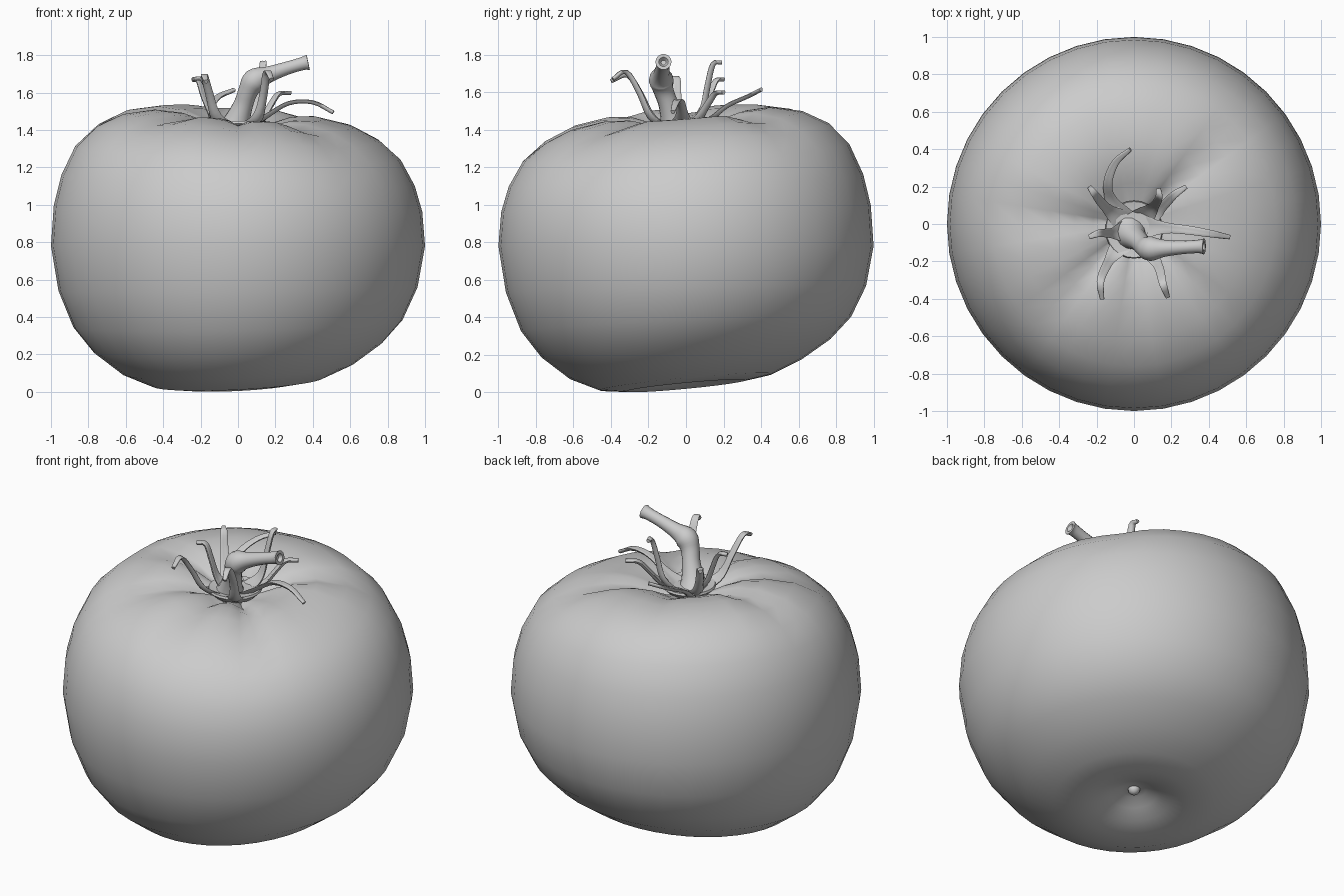
import bpy, bmesh, math
from mathutils import Vector

cube = bpy.data.objects.get("Cube")
if cube:
    bpy.data.objects.remove(cube)

grey = bpy.data.materials.new("plain grey")
grey.use_nodes = True
grey.diffuse_color = (0.6, 0.6, 0.6, 1)
grey.node_tree.nodes["Principled BSDF"].inputs["Base Color"].default_value = (0.6, 0.6, 0.6, 1)


def finish(name, bm, angle=60):
    bmesh.ops.recalc_face_normals(bm, faces=bm.faces)
    mesh = bpy.data.meshes.new(name)
    bm.to_mesh(mesh)
    bm.free()
    mesh.materials.append(grey)
    ob = bpy.data.objects.new(name, mesh)
    bpy.context.collection.objects.link(ob)
    bpy.ops.object.select_all(action='DESELECT')
    ob.select_set(True)
    bpy.context.view_layer.objects.active = ob
    bpy.ops.object.shade_smooth_by_angle(angle=math.radians(angle))
    return ob


def loft(bm, rings):
    """Skin a list of closed point rings and cap both ends."""
    loops = [[bm.verts.new(p) for p in ring] for ring in rings]
    n = len(loops[0])
    for a, b in zip(loops, loops[1:]):
        for i in range(n):
            bm.faces.new((a[i], a[(i + 1) % n], b[(i + 1) % n], b[i]))
    for cap in (loops[0], loops[-1]):
        mid = bm.verts.new(sum((v.co for v in cap), Vector()) / n)
        for i in range(n):
            bm.faces.new((cap[i], cap[(i + 1) % n], mid))


def smooth_path(points, steps=4):
    """Catmull-Rom curve through points of any dimension."""
    pts = [Vector(p) for p in points]
    pts = [2 * pts[0] - pts[1]] + pts + [2 * pts[-1] - pts[-2]]
    out = []
    for a, b, c, d in zip(pts, pts[1:], pts[2:], pts[3:]):
        for k in range(steps):
            t = k / steps
            out.append(0.5 * (2 * b + (c - a) * t + (2 * a - 5 * b + 4 * c - d) * t ** 2
                              + (3 * b - a - 3 * c + d) * t ** 3))
    return out + [pts[-2]]


def tangents(path):
    last = len(path) - 1
    return [(path[min(i + 1, last)] - path[max(i - 1, 0)]).normalized() for i in range(last + 1)]


# Fruit: revolved profile, tilted at top and bottom, with creases on the shoulders
PROFILE = [(.03, .125), (.07, .12), (.13, .09), (.21, .055), (.32, .035), (.46, .055), (.62, .125),
           (.77, .235), (.88, .365), (.96, .55), (1.0, .78), (.985, .98), (.945, 1.13),
           (.87, 1.28), (.76, 1.385), (.62, 1.455), (.45, 1.488), (.32, 1.48), (.22, 1.45),
           (.13, 1.41), (.04, 1.39)]
# crease direction in degrees, depth, half width in degrees
CREASES = [(176, .05, 16), (227, .045, 18), (270, .03, 14), (314, .045, 18), (43, .05, 18),
           (105, .02, 20)]
SEGMENTS = 40


def fruit_point(r, z, angle):
    x, y = r * math.cos(angle), r * math.sin(angle)
    top = max(0, min(1, (z - .8) / .6))
    low = max(0, min(1, (.7 - z) / .6))
    reach = min(1, r / .4)
    dz = (top * (-.07 * x + .08 * y) + low * (.05 * x + .095 * y)) * (1 - .5 * max(0, r - .5))
    if z > 1.1:
        fade = max(0, min(1, (.95 - r) / .5)) * min(1, r / .15)
        for deg, depth, width in CREASES:
            off = abs((math.degrees(angle) - deg + 180) % 360 - 180) / width
            dz -= depth * fade * max(0, 1 - off) ** 1.5
    return Vector((x, y, z + dz))


bm = bmesh.new()
loft(bm, [[fruit_point(r, z, math.tau * i / SEGMENTS) for i in range(SEGMENTS)]
          for r, z in PROFILE])
fruit = finish("fruit", bm, 80)

# Blossom scar: small nub in the hollow underneath
bm = bmesh.new()
bmesh.ops.create_uvsphere(bm, u_segments=12, v_segments=8, radius=.035)
bmesh.ops.translate(bm, verts=bm.verts, vec=(0, 0, .125))
finish("blossom_scar", bm)

# Calyx: shallow cup that the sepals grow out of
bm = bmesh.new()
loft(bm, [[Vector((r * math.cos(math.tau * i / 24), r * math.sin(math.tau * i / 24) - .03, z))
           for i in range(24)]
          for r, z in [(.05, 1.37), (.12, 1.40), (.155, 1.435), (.15, 1.447), (.09, 1.435), (.04, 1.44)]])
finish("calyx_cup", bm)

# Stem: bent tube with a knuckle and a flared cut end (x, y, z, radius)
STEM = [(-.02, -.05, 1.40, .095), (0, -.07, 1.46, .068), (.03, -.095, 1.54, .053),
        (.055, -.12, 1.61, .054), (.09, -.132, 1.665, .066), (.16, -.13, 1.695, .046),
        (.26, -.125, 1.73, .036), (.345, -.12, 1.755, .036), (.375, -.12, 1.762, .043)]
stations = smooth_path(STEM)
centres = [s.to_3d() for s in stations]
rings = []
for s, c, t in zip(stations, centres, tangents(centres)):
    side = Vector((0, 1, 0))
    side = (side - t * side.dot(t)).normalized()
    up = t.cross(side)
    rings.append([c + s[3] * (math.cos(a) * side + math.sin(a) * up)
                  for a in (math.tau * i / 14 for i in range(14))])
# hollow in the cut end
rings.append([centres[-1].lerp(p, .6) for p in rings[-1]])
rings.append([centres[-1].lerp(p, .5) - .02 * t for p in rings[-1]])
bm = bmesh.new()
loft(bm, rings)
finish("stem", bm, 45)

# Sepals: curled, tapering strips with a cupped cross-section
SEPALS = {
    "sepal_back": [(-.06, .04, 1.42), (-.12, .13, 1.46), (-.14, .22, 1.53), (-.10, .33, 1.58),
                   (-.02, .40, 1.615)],
    "sepal_back_right": [(-.06, .02, 1.42), (-.13, .07, 1.47), (-.18, .12, 1.57),
                         (-.21, .16, 1.66), (-.24, .20, 1.67)],
    "sepal_back_left": [(.05, .04, 1.42), (.10, .09, 1.50), (.12, .115, 1.63), (.135, .145, 1.75),
                        (.13, .19, 1.76)],
    "sepal_left_rear": [(.06, .02, 1.42), (.13, .07, 1.46), (.18, .12, 1.54), (.22, .16, 1.595),
                        (.28, .20, 1.60)],
    "sepal_left": [(.06, -.02, 1.42), (.15, -.02, 1.475), (.27, -.03, 1.545), (.40, -.05, 1.55),
                   (.51, -.07, 1.495)],
    "sepal_front_left": [(.05, -.10, 1.41), (.11, -.19, 1.47), (.14, -.25, 1.60),
                         (.155, -.32, 1.71), (.18, -.39, 1.67)],
    "sepal_front_right": [(-.06, -.10, 1.41), (-.12, -.18, 1.47), (-.155, -.24, 1.59),
                          (-.18, -.31, 1.69), (-.17, -.40, 1.66)],
    "sepal_right": [(-.05, -.04, 1.42), (-.11, -.05, 1.48), (-.15, -.05, 1.58),
                    (-.19, -.05, 1.67), (-.24, -.07, 1.675)],
}
for name, points in SEPALS.items():
    path = smooth_path(points)
    outward = path[-1] - path[0]
    side0 = Vector((-outward.y, outward.x, 0)).normalized()
    rings = []
    for i, (c, t) in enumerate(zip(path, tangents(path))):
        f = i / (len(path) - 1)
        width = .026 + .04 * max(0, 1 - f / .4) ** 1.5 - .014 * f ** 3
        side = (side0 - t * side0.dot(t)).normalized()
        inner = t.cross(side)
        ring = []
        for k in range(10):
            a = math.tau * k / 10
            u = math.cos(a)
            ring.append(c + side * width * u
                        + inner * (.011 * math.sin(a) + width * .4 * (u * u - .4)))
        rings.append(ring)
    bm = bmesh.new()
    loft(bm, rings)
    finish(name, bm)
